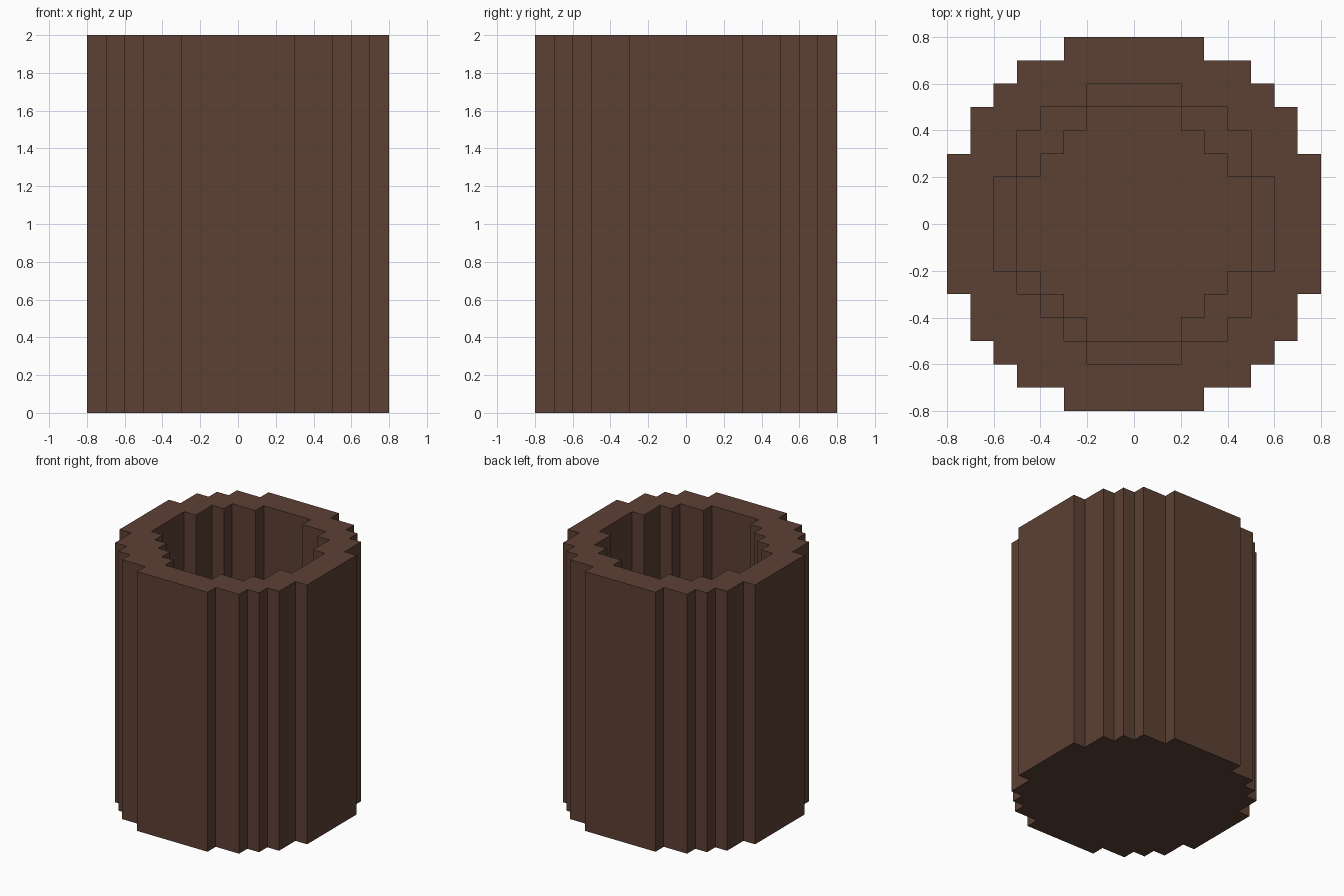
import bpy
import bmesh
import math

if "Cube" in bpy.data.objects:
    bpy.data.objects.remove(bpy.data.objects["Cube"], do_unlink=True)

CELL = 0.1
RIM_Z, LEDGE_Z, FLOOR_Z = 2.0, 0.3, 0.2

# Half-width in cells of each row, counted outwards from the centre line
OUTER = [8, 8, 8, 7, 7, 6, 5, 3]
CAVITY = [6, 6, 5, 5, 4, 2]
CAVITY_FRONT_RIGHT = [6, 6, 5, 4, 3, 2]   # one quarter is cut more diagonally
FLOOR = [5, 5, 4, 3, 2]


def inside(i, j, rows):
    """Is cell (i, j) within the stepped circle?"""
    across = i if i >= 0 else -1 - i
    row = j if j >= 0 else -1 - j
    return row < len(rows) and across < rows[row]


def height(i, j):
    """Top of the solid above cell (i, j); 0 where there is none."""
    if not inside(i, j, OUTER):
        return 0.0
    if inside(i, j, FLOOR):
        return FLOOR_Z
    cavity = CAVITY_FRONT_RIGHT if i < 0 and j < 0 else CAVITY
    return LEDGE_Z if inside(i, j, cavity) else RIM_Z


def material(name, color):
    mat = bpy.data.materials.new(name)
    mat.use_nodes = True
    mat.diffuse_color = color
    mat.node_tree.nodes["Principled BSDF"].inputs["Base Color"].default_value = color
    return mat


bm = bmesh.new()


def face(points):
    bm.faces.new([bm.verts.new((x * CELL, y * CELL, z)) for x, y, z in points])


# Top, underside and walls of every column
for i in range(-8, 8):
    for j in range(-8, 8):
        top = height(i, j)
        if top == 0:
            continue
        corners = [(i, j), (i + 1, j), (i + 1, j + 1), (i, j + 1)]
        face([(x, y, top) for x, y in corners])
        face([(x, y, 0) for x, y in reversed(corners)])
        for k, (di, dj) in enumerate([(0, -1), (1, 0), (0, 1), (-1, 0)]):
            low = height(i + di, j + dj)
            if low < top:
                p, q = corners[k], corners[(k + 1) % 4]
                face([(*p, low), (*q, low), (*q, top), (*p, top)])

# Join the cells and merge flat regions into large faces
bmesh.ops.remove_doubles(bm, verts=bm.verts, dist=0.001)
bmesh.ops.dissolve_limit(bm, angle_limit=math.radians(1),
                         verts=bm.verts, edges=bm.edges)

mesh = bpy.data.meshes.new("hollow_barrel")
bm.to_mesh(mesh)
bm.free()
mesh.materials.append(material("dark brown", (0.107, 0.0513, 0.0343, 1.0)))
barrel = bpy.data.objects.new("hollow_barrel", mesh)
bpy.context.collection.objects.link(barrel)
